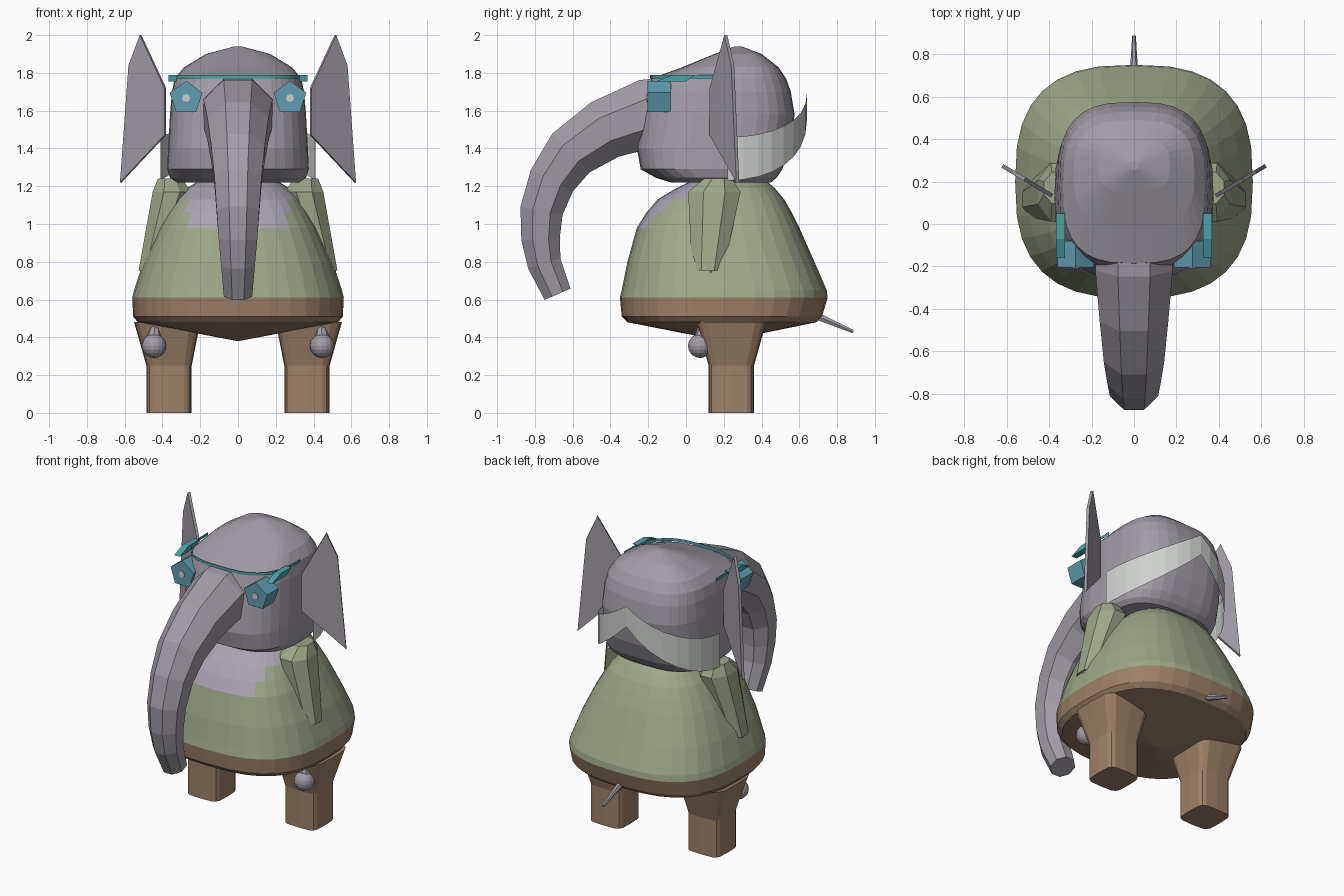
import bpy
import bmesh
from math import sin, cos, pi
from mathutils import Vector

cube = bpy.data.objects.get("Cube")
if cube:
    bpy.data.objects.remove(cube)


def material(name, r, g, b):
    m = bpy.data.materials.new(name)
    m.use_nodes = True
    m.diffuse_color = (r, g, b, 1)
    node = next(n for n in m.node_tree.nodes if n.type == "BSDF_PRINCIPLED")
    node.inputs["Base Color"].default_value = (r, g, b, 1)
    node.inputs["Roughness"].default_value = 0.8
    return m


GREY = material("skin_grey", 0.36, 0.33, 0.38)
CHEST = material("chest_lavender", 0.40, 0.37, 0.44)
GREEN = material("shirt_green", 0.34, 0.39, 0.25)
BROWN = material("trouser_brown", 0.34, 0.22, 0.14)
BLUE = material("eye_blue", 0.12, 0.34, 0.44)
TEAL = material("brow_teal", 0.07, 0.36, 0.39)
WHITE = material("collar_white", 0.62, 0.64, 0.62)
SIDES = (("left", 1), ("right", -1))


def finish(name, bm, mats):
    bmesh.ops.remove_doubles(bm, verts=bm.verts, dist=0.0005)
    bmesh.ops.recalc_face_normals(bm, faces=bm.faces)
    me = bpy.data.meshes.new(name)
    bm.to_mesh(me)
    bm.free()
    for m in mats:
        me.materials.append(m)
    ob = bpy.data.objects.new(name, me)
    bpy.context.collection.objects.link(ob)
    return ob


def loft(name, rings, *mats, closed=True, cap=True):
    """Skin a list of point rings with quads."""
    bm = bmesh.new()
    rows = [[bm.verts.new(p) for p in ring] for ring in rings]
    n = len(rows[0])
    for a, b in zip(rows, rows[1:]):
        for i in range(n if closed else n - 1):
            j = (i + 1) % n
            bm.faces.new((a[i], a[j], b[j], b[i]))
    if cap:
        bm.faces.new(rows[0])
        bm.faces.new(rows[-1])
    return finish(name, bm, mats)


def oval(cx, cy, z, hx, hy, power=2.0, n=32, turn=0.0, start=0.0, span=2 * pi):
    """Rounded-square ring; a partial span gives an open arc."""
    whole = span > 6
    pts = []
    for i in range(n):
        t = start + turn + span * i / (n if whole else n - 1)
        c, s = cos(t), sin(t)
        pts.append(Vector((cx + hx * abs(c) ** (2 / power) * (1 if c > 0 else -1),
                           cy + hy * abs(s) ** (2 / power) * (1 if s > 0 else -1), z)))
    return pts


def stack(profile, power):
    """Rings from (height, half width, front y, back y)."""
    return [oval(0, (f + b) / 2, z, w, (b - f) / 2, power) for z, w, f, b in profile]


def prism(name, polygon, offset, mat):
    ring = [Vector(p) for p in polygon]
    return loft(name, [ring, [p + Vector(offset) for p in ring]], mat)


# Bell-shaped body: brown waist, green shirt, bare chest
body = loft("body", stack([
    (0.38, 0.002, 0.20, 0.204), (0.48, 0.53, -0.31, 0.69), (0.51, 0.555, -0.34, 0.72),
    (0.61, 0.56, -0.35, 0.75), (0.65, 0.55, -0.34, 0.745), (0.80, 0.50, -0.31, 0.68),
    (0.98, 0.42, -0.26, 0.60), (1.06, 0.375, -0.21, 0.56), (1.13, 0.33, -0.15, 0.52),
    (1.19, 0.27, -0.05, 0.47), (1.24, 0.19, 0.05, 0.41)], 2.7), BROWN, GREEN, CHEST)
for f in body.data.polygons:
    c = f.center
    if c.z > 0.98 and abs(c.x) < 0.28 and c.y < 0.1:
        f.material_index = 2
    elif c.z > 0.61:
        f.material_index = 1

# Head
loft("head", stack([
    (1.22, 0.33, -0.08, 0.45), (1.245, 0.36, -0.16, 0.48), (1.29, 0.375, -0.24, 0.51),
    (1.40, 0.37, -0.26, 0.55), (1.58, 0.36, -0.23, 0.575), (1.70, 0.35, -0.205, 0.555),
    (1.77, 0.335, -0.185, 0.53), (1.83, 0.285, -0.02, 0.49), (1.90, 0.17, 0.15, 0.40),
    (1.94, 0.02, 0.255, 0.295)], 2.9), GREY)

# Trunk: eight-sided rings swept along a curve of (y, z, radius)
path = [(-0.05, 1.60, 0.19), (-0.20, 1.585, 0.19), (-0.43, 1.50, 0.168),
        (-0.61, 1.375, 0.148), (-0.71, 1.23, 0.13), (-0.765, 1.07, 0.118),
        (-0.77, 0.92, 0.106), (-0.75, 0.79, 0.093), (-0.68, 0.628, 0.078)]
rings = []
for k, (y, z, r) in enumerate(path):
    p, q = path[max(k - 1, 0)], path[min(k + 1, len(path) - 1)]
    along = Vector((0, q[0] - p[0], q[1] - p[1])).normalized()
    side = Vector((1, 0, 0))
    up = side.cross(along)
    angles = [(i + 0.5) * pi / 4 for i in range(8)]
    rings.append([Vector((0, y, z)) + r * 1.04 * (side * cos(t) + up * sin(t)) for t in angles])
loft("trunk", rings, GREY)

# Collar sheet wrapping the back of the head, rising to a peak
lower, upper = [oval(0, 0.22, z, 0.41, 0.42, 2.0, 17, span=pi) for z in (1.23, 1.46)]
for i in range(17):
    t = 1 - abs(i - 8) / 8
    lower[i].z += 0.32 * t * t
    upper[i].z += 0.23 * t * t
loft("collar", [lower, upper], WHITE, closed=False, cap=False)

# Brow band across the forehead
loft("brow_band", [oval(0, 0.17, z, 0.345, 0.36, 2.9, 25, start=pi, span=pi)
                   for z in (1.77, 1.79)], TEAL, closed=False, cap=False)

# Tail
tail = [Vector((0, 0.70, 0.51)), Vector((0, 0.885, 0.43))]
loft("tail", [[p + Vector((r * cos(i * pi / 3), 0.4 * r * sin(i * pi / 3), r * sin(i * pi / 3)))
               for i in range(6)] for p, r in zip(tail, (0.02, 0.009))], GREY)

for label, s in SIDES:
    # Ear: thin angled plate
    outline = [(0.39, 1.47), (0.39, 1.72), (0.52, 2.0), (0.58, 1.84), (0.625, 1.22)]
    prism(label + "_ear", [(s * x, 0.125 + (x - 0.39) * 0.6, z) for x, z in outline],
          (-s * 0.009, 0.016, 0), GREY)

    # Leg with flared top
    loft(label + "_leg", [oval(s * x, 0.24, z, w, d, 5, 16)
                          for x, z, w, d in ((0.365, 0, 0.12, 0.12), (0.365, 0.25, 0.12, 0.12),
                                             (0.375, 0.48, 0.175, 0.185))], BROWN)

    # Sleeve and small hand
    loft(label + "_sleeve", [oval(s * x, y, z, w, d, 2, 8, turn=pi / 8)
                             for x, y, z, w, d in ((0.36, 0.17, 1.24, 0.07, 0.08),
                                                   (0.35, 0.15, 1.17, 0.11, 0.15),
                                                   (0.465, 0.115, 0.755, 0.066, 0.09))], GREEN)
    loft(label + "_hand", [oval(s * 0.48, 0.13, 0.78, 0.04, 0.045, n=6),
                           oval(s * 0.51, 0.13, 0.71, 0.005, 0.005, n=6)], GREY)

    # Pocket ball with a short stem
    bm = bmesh.new()
    bmesh.ops.create_uvsphere(bm, u_segments=16, v_segments=10, radius=0.064)
    bmesh.ops.translate(bm, verts=bm.verts, vec=(s * 0.445, 0.075, 0.355))
    finish(label + "_ball", bm, [GREY])
    loft(label + "_ball_stem", [oval(s * 0.445, 0.08, 0.40, 0.04, 0.035, n=8),
                                oval(s * 0.44, 0.09, 0.48, 0.02, 0.02, n=8)], GREY)

    # Eye: five-sided block with a pale pupil plate
    def ring(r, y, n):
        return [(s * 0.275 + r * sin(i * 2 * pi / n), y, 1.667 + r * cos(i * 2 * pi / n))
                for i in range(n)]
    prism(label + "_eye", ring(0.091, -0.205, 5), (0, 0.125, 0), BLUE)
    prism(label + "_pupil", ring(0.021, -0.21, 8), (0, 0.006, 0), WHITE)

    # Brow band end wedge
    wedge = [(-0.16, 1.755), (-0.07, 1.79), (0.05, 1.79), (0, 1.755)]
    prism(label + "_brow_end", [(s * 0.325, y, z) for y, z in wedge], (s * 0.042, 0, 0), TEAL)
